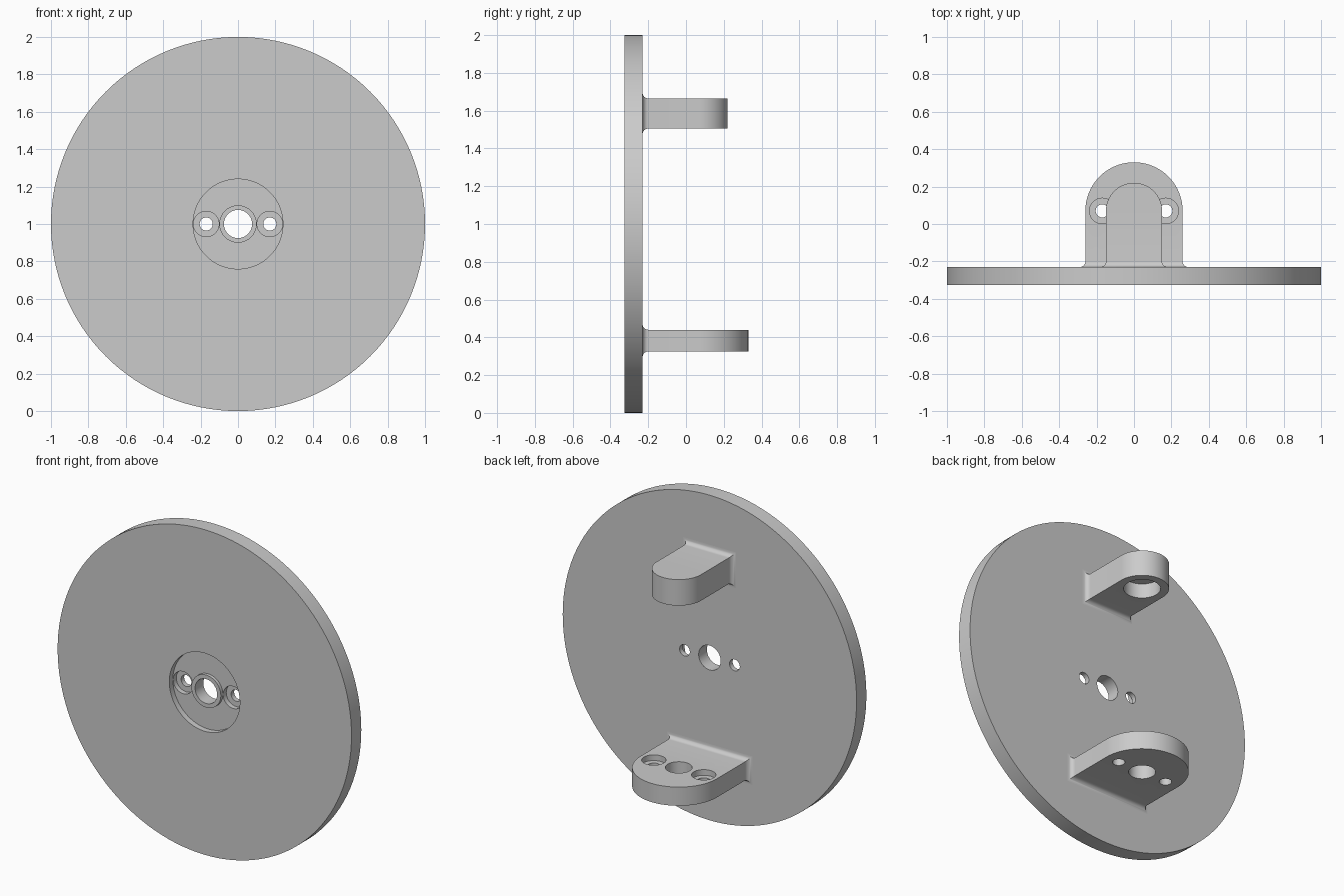
import bpy, bmesh, math
from mathutils import Matrix, Vector

if "Cube" in bpy.data.objects:
    bpy.data.objects.remove(bpy.data.objects["Cube"], do_unlink=True)

GREY = (0.6, 0.6, 0.6, 1)
metal = bpy.data.materials.new("plain grey")
metal.use_nodes = True
metal.diffuse_color = GREY
metal.node_tree.nodes["Principled BSDF"].inputs["Base Color"].default_value = GREY

BACK, FRONT = -0.23, -0.325   # plate faces in y
FLOOR = FRONT + 0.035         # floor of the front recess
LUG_Y = 0.07                  # centre of the rounded lug ends
SIDE_X = 0.17                 # offset of the screw holes
FILLET = 0.03


def finish(bm, name):
    bmesh.ops.remove_doubles(bm, verts=bm.verts, dist=1e-5)
    bmesh.ops.recalc_face_normals(bm, faces=bm.faces)
    mesh = bpy.data.meshes.new(name)
    bm.to_mesh(mesh)
    bm.free()
    mesh.materials.append(metal)
    obj = bpy.data.objects.new(name, mesh)
    bpy.context.collection.objects.link(obj)
    return obj


def bridge(bm, rings):
    for a, b in zip(rings, rings[1:]):
        n = len(a)
        for i in range(n):
            bm.faces.new((a[i], a[(i + 1) % n], b[(i + 1) % n], b[i]))


def lathe(name, profile, steps=128):
    """Revolve a closed (radius, y) profile around the plate axis."""
    bm = bmesh.new()
    rings = []
    for s in range(steps):
        a = math.tau * s / steps
        rings.append([bm.verts.new((r * math.cos(a), y, 1 + r * math.sin(a)))
                      for r, y in profile])
    bridge(bm, rings + rings[:1])
    return finish(bm, name)


def lug(name, half_width, z_low, z_high):
    """Loft rectangles along y: flared root, straight body, round end."""
    sections = [(BACK - 0.02, FILLET)]
    for i in range(9):
        a = math.pi / 2 * i / 8
        sections.append((BACK + FILLET * (1 - math.cos(a)), FILLET * (1 - math.sin(a))))
    sections = [(y, half_width + f, f) for y, f in sections]
    for i in range(33):
        a = math.pi / 2 * i / 32
        sections.append((LUG_Y + half_width * math.sin(a), half_width * math.cos(a), 0))
    bm = bmesh.new()
    rings = []
    for y, w, f in sections:
        lo, hi = z_low - f, z_high + f
        rings.append([bm.verts.new((x, y, z))
                      for x, z in ((-w, lo), (w, lo), (w, hi), (-w, hi))])
    bridge(bm, rings)
    bm.faces.new(rings[0])
    return finish(bm, name)


def drill(obj, radius, start, end):
    """Cut a round hole between two points."""
    start, end = Vector(start), Vector(end)
    axis = end - start
    bm = bmesh.new()
    place = Matrix.Translation((start + end) / 2) @ axis.to_track_quat('Z', 'Y').to_matrix().to_4x4()
    bmesh.ops.create_cone(bm, cap_ends=True, segments=48, radius1=radius, radius2=radius,
                          depth=axis.length, matrix=place)
    cutter = finish(bm, "hole_cutter")
    cutter.hide_render = True
    cut = obj.modifiers.new("hole", 'BOOLEAN')
    cut.operation, cut.solver, cut.object = 'DIFFERENCE', 'EXACT', cutter
    bpy.context.view_layer.objects.active = obj
    bpy.ops.object.modifier_apply(modifier=cut.name)
    bpy.data.objects.remove(cutter, do_unlink=True)


# Round plate with front recess and raised ring around the centre hole
plate = lathe("round_plate", [
    (0.075, BACK), (1, BACK), (1, FRONT), (0.24, FRONT),
    (0.24, FLOOR), (0.1, FLOOR), (0.1, FLOOR - 0.02), (0.075, FLOOR - 0.02)])
for x in (-SIDE_X, SIDE_X):
    drill(plate, 0.068, (x, FRONT - 0.1, 1), (x, FLOOR + 0.03, 1))
    drill(plate, 0.035, (x, FRONT - 0.1, 1), (x, BACK + 0.1, 1))

# Upper lug with a blind socket underneath
upper = lug("upper_lug", 0.15, 1.505, 1.665)
drill(upper, 0.103, (0, LUG_Y, 1.4), (0, LUG_Y, 1.595))

# Lower lug with a centre hole and two counterbored screw holes
lower = lug("lower_lug", 0.26, 0.325, 0.44)
drill(lower, 0.075, (0, LUG_Y, 0.2), (0, LUG_Y, 0.6))
for x in (-SIDE_X, SIDE_X):
    drill(lower, 0.068, (x, LUG_Y, 0.405), (x, LUG_Y, 0.6))
    drill(lower, 0.035, (x, LUG_Y, 0.2), (x, LUG_Y, 0.6))

# Smooth round walls, crisp edges
bpy.ops.object.select_all(action='DESELECT')
for obj in (plate, upper, lower):
    obj.select_set(True)
bpy.context.view_layer.objects.active = plate
bpy.ops.object.shade_smooth_by_angle(angle=math.radians(30))
